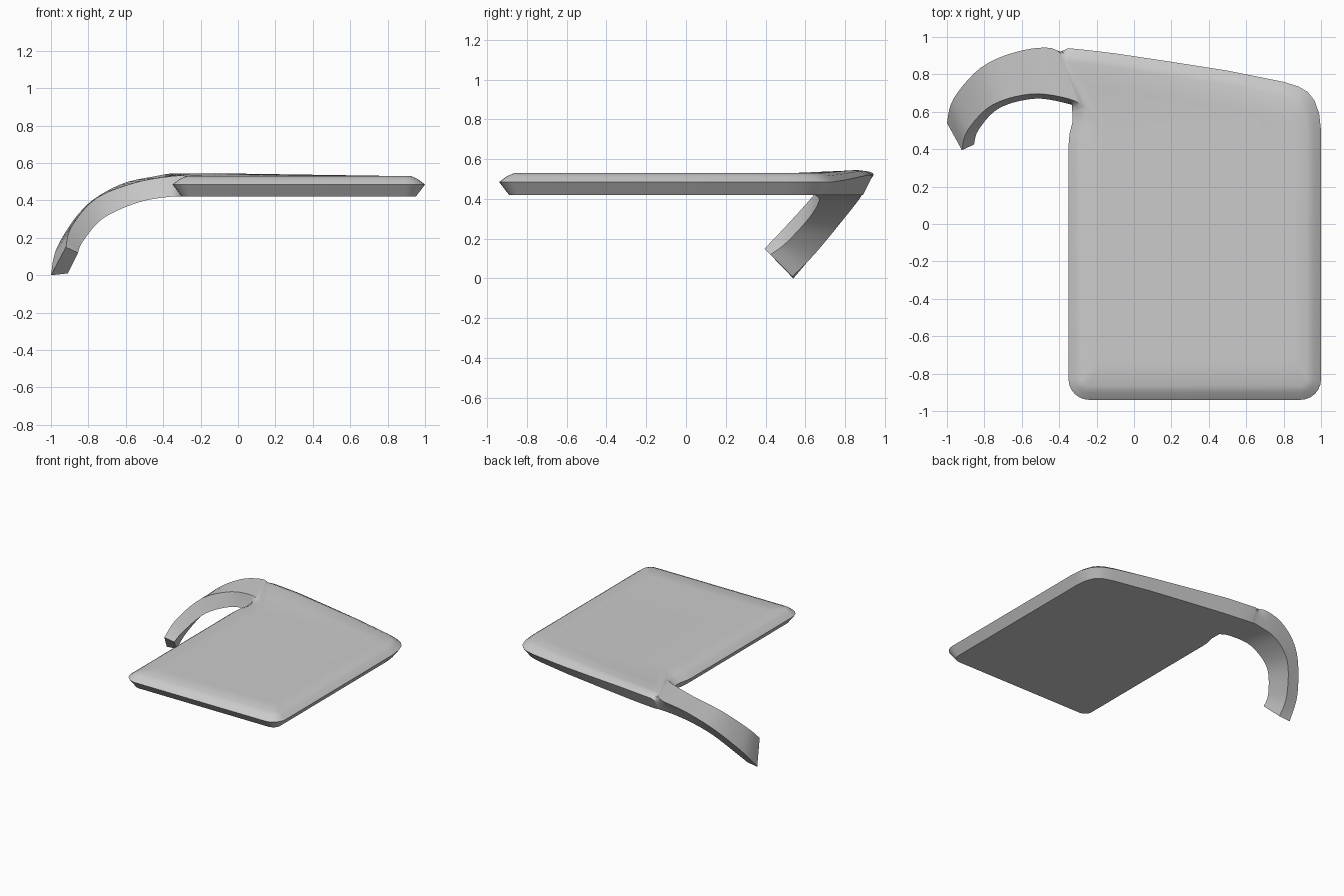
import bpy
import bmesh
import math
from mathutils import Vector

old = bpy.data.objects.get("Cube")
if old:
    bpy.data.objects.remove(old, do_unlink=True)

grey = bpy.data.materials.new("plain_grey")
grey.use_nodes = True
colour = (0.6, 0.6, 0.6, 1)
grey.diffuse_color = colour
grey.node_tree.nodes["Principled BSDF"].inputs["Base Color"].default_value = colour


def arc(cx, cy, radius, start, end, steps=6):
    """Points along a rounded corner, angles in degrees."""
    angles = [math.radians(start + (end - start) * i / steps) for i in range(steps + 1)]
    return [(cx + radius * math.cos(a), cy + radius * math.sin(a)) for a in angles]


def spline(a, b, c, d, t):
    """Smooth curve from b to c, guided by a and d."""
    return 0.5 * (2 * b + (c - a) * t + (2 * a - 5 * b + 4 * c - d) * t * t
                  + (3 * b - a - 3 * c + d) * t ** 3)


# Plate outline, from the notch round the front to the back of the arm root
outline = [(-0.33, 0.60), (-0.33, 0.54), (-0.345, 0.48), (-0.35, 0.42)]
outline += arc(-0.24, -0.83, 0.11, 180, 270)
outline += arc(0.89, -0.83, 0.11, 270, 360)
outline += [(1, 0.5), (0.99, 0.59), (0.965, 0.66), (0.93, 0.705), (0.88, 0.735), (0.8, 0.76),
            (0.5, 0.82), (0.2, 0.867), (-0.1, 0.912), (-0.25, 0.93), (-0.35, 0.94)]
guide = [(-0.36, 0.64)] + outline + [(-0.5, 0.94)]

# Edge profile of the plate: height, inset, extra height along the back
levels = [(0.42, 0.05, 0), (0.485, 0, 0.035), (0.515, 0.04, 0.025), (0.53, 0.075, 0.015)]


def plate_ring(height, inset, lift):
    ring = []
    for before, here, after in zip(guide, guide[1:], guide[2:]):
        normal = Vector((after[1] - before[1], before[0] - after[0])).normalized()
        x, y = Vector(here) - normal * inset
        rise = min(1, max(0, 0.9 - here[0])) if here[1] > 0.65 else 0
        ring.append(Vector((x, y, height + lift * rise)))
    return ring


rings = [plate_ring(*level) for level in levels]
middle = Vector((0.35, 0, 0))
top_ring = []
for p in rings[-1]:
    q = middle + (p - middle) * 0.85
    top_ring.append(Vector((q.x, q.y, 0.53)))

bm = bmesh.new()
plate = [[bm.verts.new(p) for p in ring] for ring in rings + [top_ring]]
count = len(outline)
for k in range(len(levels)):
    low, high = plate[k], plate[k + 1]
    # The arm root stays open below the top surface
    span = count if k == len(levels) - 1 else count - 1
    for i in range(span):
        j = (i + 1) % count
        bm.faces.new((low[i], low[j], high[j], high[i]))
bm.faces.new(plate[-1])
bm.faces.new(list(reversed(plate[0])))

# Hooked arm: corners top front, bottom front, bottom back, top back
stations = [
    [(-0.35, 0.67, 0.53), (-0.36, 0.645, 0.42), (-0.42, 0.885, 0.42), (-0.44, 0.94, 0.53)],
    [(-0.55, 0.695, 0.495), (-0.53, 0.67, 0.39), (-0.6, 0.865, 0.39), (-0.63, 0.92, 0.485)],
    [(-0.76, 0.635, 0.41), (-0.72, 0.62, 0.305), (-0.77, 0.79, 0.295), (-0.82, 0.835, 0.365)],
    [(-0.89, 0.5, 0.26), (-0.83, 0.505, 0.18), (-0.885, 0.645, 0.12), (-0.965, 0.67, 0.155)],
    [(-0.92, 0.395, 0.15), (-0.855, 0.425, 0.12), (-0.91, 0.535, 0.01), (-1, 0.54, 0)],
]
fractions = (0, 0.5, 0.85, 1)
root = [r[0] for r in rings] + [r[-1] for r in reversed(rings)]
keys = [root]
for corners in stations:
    a, b, c, d = [Vector(p) for p in corners]
    keys.append([b.lerp(a, f) for f in fractions] + [d.lerp(c, f) for f in (0, 0.15, 0.5, 1)])

keys = [keys[0]] + keys + [keys[-1]]
previous = [r[0] for r in plate[:4]] + [r[-1] for r in reversed(plate[:4])]
steps = 5
for k in range(1, len(keys) - 2):
    for s in range(1, steps + 1):
        section = [bm.verts.new(spline(*points, s / steps))
                   for points in zip(*keys[k - 1:k + 3])]
        for i in range(len(section)):
            j = (i + 1) % len(section)
            bm.faces.new((previous[i], previous[j], section[j], section[i]))
        previous = section
bm.faces.new(previous)
bmesh.ops.recalc_face_normals(bm, faces=bm.faces)

mesh = bpy.data.meshes.new("plate_with_hooked_arm")
bm.to_mesh(mesh)
bm.free()
mesh.materials.append(grey)
body = bpy.data.objects.new("plate_with_hooked_arm", mesh)
bpy.context.collection.objects.link(body)

bpy.ops.object.select_all(action="DESELECT")
body.select_set(True)
bpy.context.view_layer.objects.active = body
bpy.ops.object.shade_smooth_by_angle(angle=math.radians(30))
